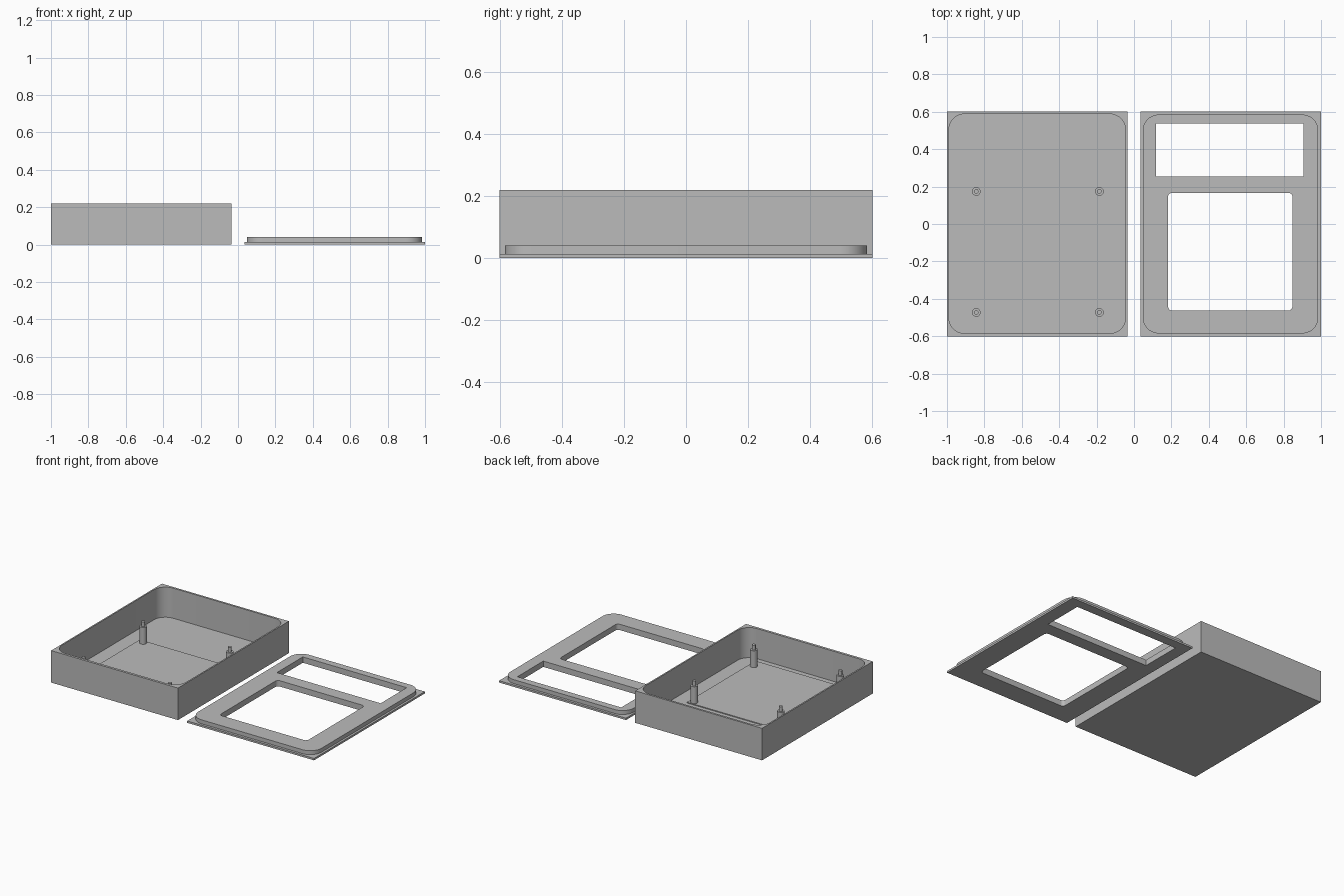
import bpy, bmesh, math

if "Cube" in bpy.data.objects:
    bpy.data.objects.remove(bpy.data.objects["Cube"])

grey = bpy.data.materials.new("plain grey")
grey.diffuse_color = (0.5, 0.5, 0.5, 1)
grey.use_nodes = True
grey.node_tree.nodes["Principled BSDF"].inputs["Base Color"].default_value = grey.diffuse_color


def outline(x0, x1, y0, y1, r=0, seg=10):
    """Corner points of a rectangle, rounded if r > 0."""
    if r == 0:
        return [(x0, y0), (x1, y0), (x1, y1), (x0, y1)]
    pts = []
    centres = [(x1 - r, y1 - r), (x0 + r, y1 - r), (x0 + r, y0 + r), (x1 - r, y0 + r)]
    for q, (cx, cy) in enumerate(centres):
        for i in range(seg + 1):
            a = math.pi / 2 * (q + i / seg)
            pts.append((cx + r * math.cos(a), cy + r * math.sin(a)))
    return pts


def circle(cx, cy, r, seg=24):
    return [(cx + r * math.cos(2 * math.pi * i / seg),
             cy + r * math.sin(2 * math.pi * i / seg)) for i in range(seg)]


def slab(name, loops, z0, z1):
    """Extrude a flat outline, with any further loops as holes."""
    cu = bpy.data.curves.new(name, 'CURVE')
    cu.dimensions = '2D'
    cu.fill_mode = 'BOTH'
    cu.extrude = (z1 - z0) / 2
    for pts in loops:
        sp = cu.splines.new('POLY')
        sp.points.add(len(pts) - 1)
        for p, (x, y) in zip(sp.points, pts):
            p.co = (x, y, 0, 1)
        sp.use_cyclic_u = True
    tmp = bpy.data.objects.new("tmp", cu)
    bpy.context.collection.objects.link(tmp)
    bpy.context.view_layer.update()
    dg = bpy.context.evaluated_depsgraph_get()
    me = bpy.data.meshes.new_from_object(tmp.evaluated_get(dg))
    bpy.data.objects.remove(tmp)
    bm = bmesh.new()
    bm.from_mesh(me)
    bmesh.ops.remove_doubles(bm, verts=bm.verts, dist=1e-5)
    bmesh.ops.translate(bm, verts=bm.verts, vec=(0, 0, (z0 + z1) / 2))
    bmesh.ops.dissolve_limit(bm, angle_limit=0.01, verts=bm.verts, edges=bm.edges)
    bmesh.ops.recalc_face_normals(bm, faces=bm.faces)
    bm.to_mesh(me)
    bm.free()
    me.materials.clear()
    me.materials.append(grey)
    ob = bpy.data.objects.new(name, me)
    bpy.context.collection.objects.link(ob)
    return ob


def smooth(ob):
    bpy.ops.object.select_all(action='DESELECT')
    ob.select_set(True)
    bpy.context.view_layer.objects.active = ob
    bpy.ops.object.shade_smooth_by_angle(angle=math.radians(30))


FLOOR = 0.013

# Open tray: block with a rounded cavity
tray = slab("tray", [outline(-1, -0.035, -0.602, 0.602)], 0, 0.22)
cavity = slab("cavity_cutter", [outline(-0.99, -0.045, -0.585, 0.588, 0.085)], FLOOR, 0.3)
cut = tray.modifiers.new("cavity", 'BOOLEAN')
cut.operation = 'DIFFERENCE'
cut.solver = 'EXACT'
cut.object = cavity
bpy.context.view_layer.objects.active = tray
bpy.ops.object.modifier_apply(modifier="cavity")
bpy.data.objects.remove(cavity)
smooth(tray)

# Raised pad on the tray floor
slab("floor_pad", [outline(-0.887, -0.148, -0.543, 0.2)], 0.004, FLOOR + 0.006)

# Four standoffs with locating pins
for x in (-0.843, -0.185):
    for y in (-0.473, 0.174):
        smooth(slab("standoff", [circle(x, y, 0.023)], 0.006, 0.135))
        smooth(slab("standoff_pin", [circle(x, y, 0.012)], 0.13, 0.168))

# Lid: thin plate and rounded lip, both pierced by two windows
windows = [outline(0.117, 0.907, 0.255, 0.537),
           outline(0.182, 0.847, -0.463, 0.167, 0.022, 6)]
smooth(slab("lid_plate", [outline(0.035, 1, -0.602, 0.602)] + windows, 0, FLOOR))
smooth(slab("lid_lip", [outline(0.047, 0.985, -0.585, 0.585, 0.085)] + windows, FLOOR, 0.04))
